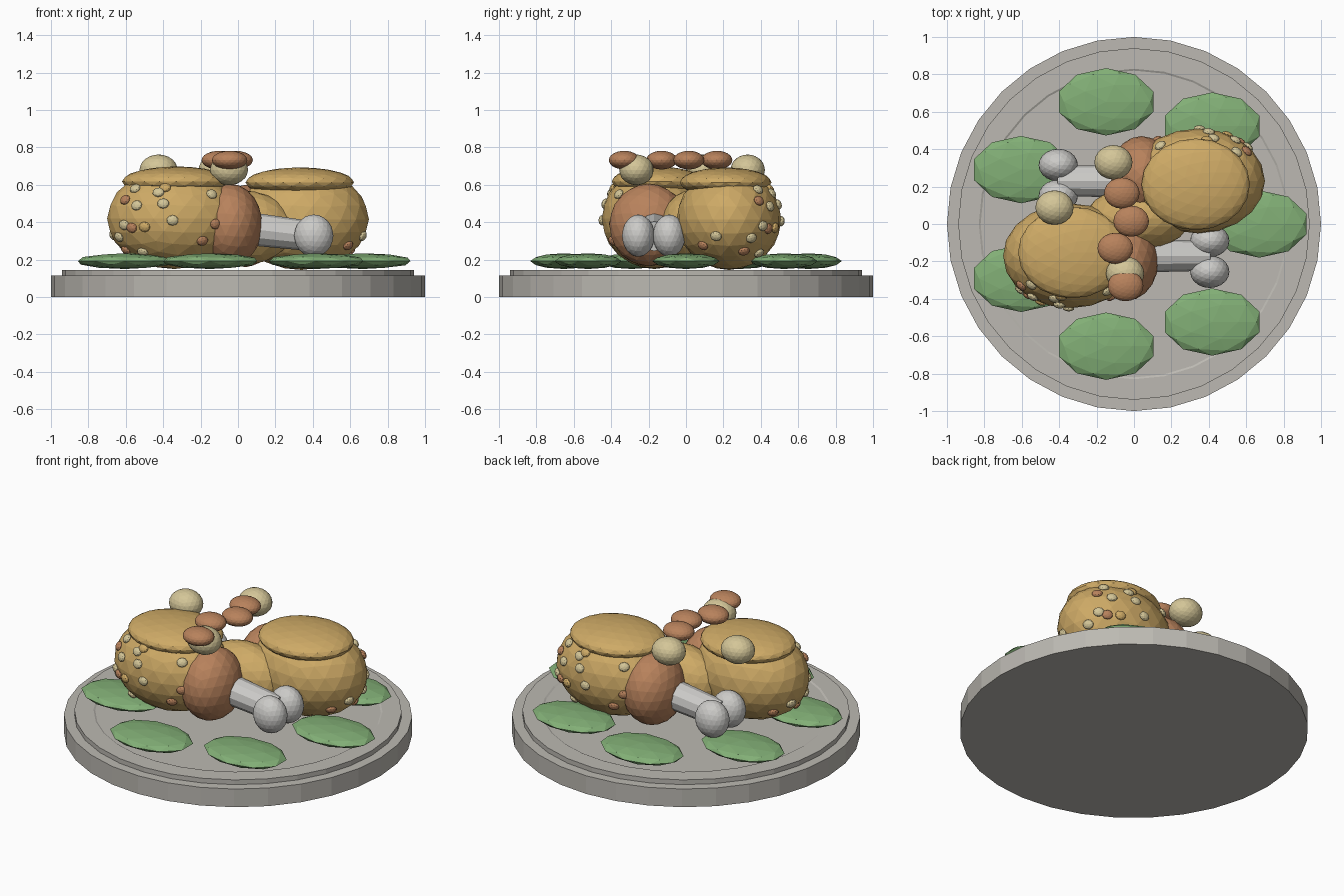
import bpy, bmesh, math
from mathutils import Vector, Matrix

if "Cube" in bpy.data.objects:
    bpy.data.objects.remove(bpy.data.objects["Cube"])


def srgb(r, g, b):
    return tuple(((c / 255 + 0.055) / 1.055) ** 2.4 for c in (r, g, b)) + (1,)


def material(name, *rgb):
    m = bpy.data.materials.new(name)
    m.diffuse_color = srgb(*rgb)
    m.use_nodes = True
    m.node_tree.nodes["Principled BSDF"].inputs["Base Color"].default_value = m.diffuse_color
    return m


GOLD = material("roast_gold", 206, 170, 102)
BROWN = material("roast_brown", 184, 130, 92)
CREAM = material("cream", 212, 198, 152)
BONE = material("bone_grey", 204, 203, 200)
STONE = material("plate_grey", 188, 185, 178)
LEAF = material("leaf_green", 130, 175, 118)


def finish(name, bm, mat):
    bmesh.ops.recalc_face_normals(bm, faces=bm.faces)
    mesh = bpy.data.meshes.new(name)
    bm.to_mesh(mesh)
    bm.free()
    mesh.materials.append(mat)
    obj = bpy.data.objects.new(name, mesh)
    bpy.context.collection.objects.link(obj)
    return obj


def ellipsoid(name, centre, radii, mat, detail=3, rot=None):
    bm = bmesh.new()
    bmesh.ops.create_icosphere(bm, subdivisions=detail, radius=1)
    m = Matrix.Translation(centre) @ (rot or Matrix()) @ Matrix.Diagonal((*radii, 1))
    bmesh.ops.transform(bm, matrix=m, verts=bm.verts)
    return finish(name, bm, mat)


def rod(name, a, b, r1, r2, mat):
    a, b = Vector(a), Vector(b)
    d = b - a
    bm = bmesh.new()
    bmesh.ops.create_cone(bm, cap_ends=True, segments=12, radius1=r1, radius2=r2, depth=d.length)
    m = Matrix.Translation((a + b) / 2) @ d.to_track_quat('Z', 'Y').to_matrix().to_4x4()
    bmesh.ops.transform(bm, matrix=m, verts=bm.verts)
    return finish(name, bm, mat)


# Stepped round plate, a profile spun in 32 steps
bm = bmesh.new()
profile = [(1, 0), (1, .115), (.94, .115), (.94, .145), (.83, .145), (.82, .14)]
rings = [[bm.verts.new((r * math.cos(i * math.tau / 32), r * math.sin(i * math.tau / 32), z))
          for i in range(32)] for r, z in profile]
for lo, hi in zip(rings, rings[1:]):
    for i in range(32):
        j = (i + 1) % 32
        bm.faces.new((lo[i], lo[j], hi[j], hi[i]))
bm.faces.new(rings[0])
bm.faces.new(rings[-1])
finish("plate", bm, STONE)

# Ring of seven leaves
for i in range(7):
    a = i * math.tau / 7
    ellipsoid(f"leaf_{i}", (.67 * math.cos(a), .67 * math.sin(a), .192), (.265, .18, .042), LEAF, 2)

# Spots as (x, z) on the body's front, and (y, z) on its outer end
COLOURS = {"c": CREAM, "g": GOLD, "b": BROWN}
FRONT = [(-.55, .58, "c"), (-.40, .50, "c"), (-.35, .41, "c"), (-.50, .375, "g"),
         (-.61, .385, "c"), (-.39, .585, "g"), (-.19, .30, "b"), (-.12, .39, "b"),
         (-.51, .24, "c"), (-.14, .55, "c")]
END = [(-.40, .56, "c"), (-.33, .52, "b"), (-.39, .49, "c"), (-.29, .32, "c"),
       (-.25, .25, "b"), (-.03, .28, "b"), (-.10, .33, "c"), (-.38, .37, "b")]
BODY, BODY_R = Vector((-.34, -.17, .42)), Vector((.36, .28, .27))


def roast(tag, s):
    """One roast bird; s = -1 gives the copy turned half round."""
    def at(x, y, z):
        return (x, y, z) if s > 0 else (-x, .06 - y, z - .005)

    ellipsoid(f"{tag}_body", at(*BODY), BODY_R, GOLD)
    ellipsoid(f"{tag}_crust", at(-.33, -.152, .618), (.29, .245, .08), GOLD)
    ellipsoid(f"{tag}_thigh", at(-.04, -.2, .385), (.17, .21, .22), BROWN)
    # Leg bone with a two-knob end
    rod(f"{tag}_leg_bone", at(0, -.17, .372), at(.4, -.17, .325), .09, .08, BONE)
    for k, y in enumerate((-.255, -.09)):
        ellipsoid(f"{tag}_bone_knob_{k}", at(.405, y, .328), (.105, .087, .113), BONE)
    # Skin spots, flattened along the surface
    spots = []
    for x, z, c in FRONT:
        u, w = (x - BODY.x) / BODY_R.x, (z - BODY.z) / BODY_R.z
        spots.append((u, -math.sqrt(max(0, 1 - u * u - w * w)), w, c))
    for y, z, c in END:
        v, w = (y - BODY.y) / BODY_R.y, (z - BODY.z) / BODY_R.z
        spots.append((-math.sqrt(max(0, 1 - v * v - w * w)), v, w, c))
    for k, (u, v, w, c) in enumerate(spots):
        n = Vector((u * s / BODY_R.x, v * s / BODY_R.y, w / BODY_R.z))
        p = at(BODY.x + u * BODY_R.x, BODY.y + v * BODY_R.y, BODY.z + w * BODY_R.z)
        rot = n.to_track_quat('Z', 'Y').to_matrix().to_4x4()
        ellipsoid(f"{tag}_spot_{k}", p, (.032, .028, .018), COLOURS[c], 2, rot)


roast("front_roast", 1)
roast("back_roast", -1)

# Shared middle lobe between the birds
ellipsoid("middle_lobe", (.02, .03, .37), (.28, .17, .2), GOLD)

# Cream balls on top
for i, p in enumerate([(-.11, .33), (-.425, .088), (-.048, -.265)]):
    ellipsoid(f"cream_ball_{i}", (*p, .68), (.102, .092, .082), CREAM)

# Row of brown slices across the top
for i, p in enumerate([(-.065, .165), (-.015, .015), (-.1, -.13), (-.045, -.33)]):
    ellipsoid(f"brown_slice_{i}", (*p, .732), (.095, .083, .05), BROWN)
